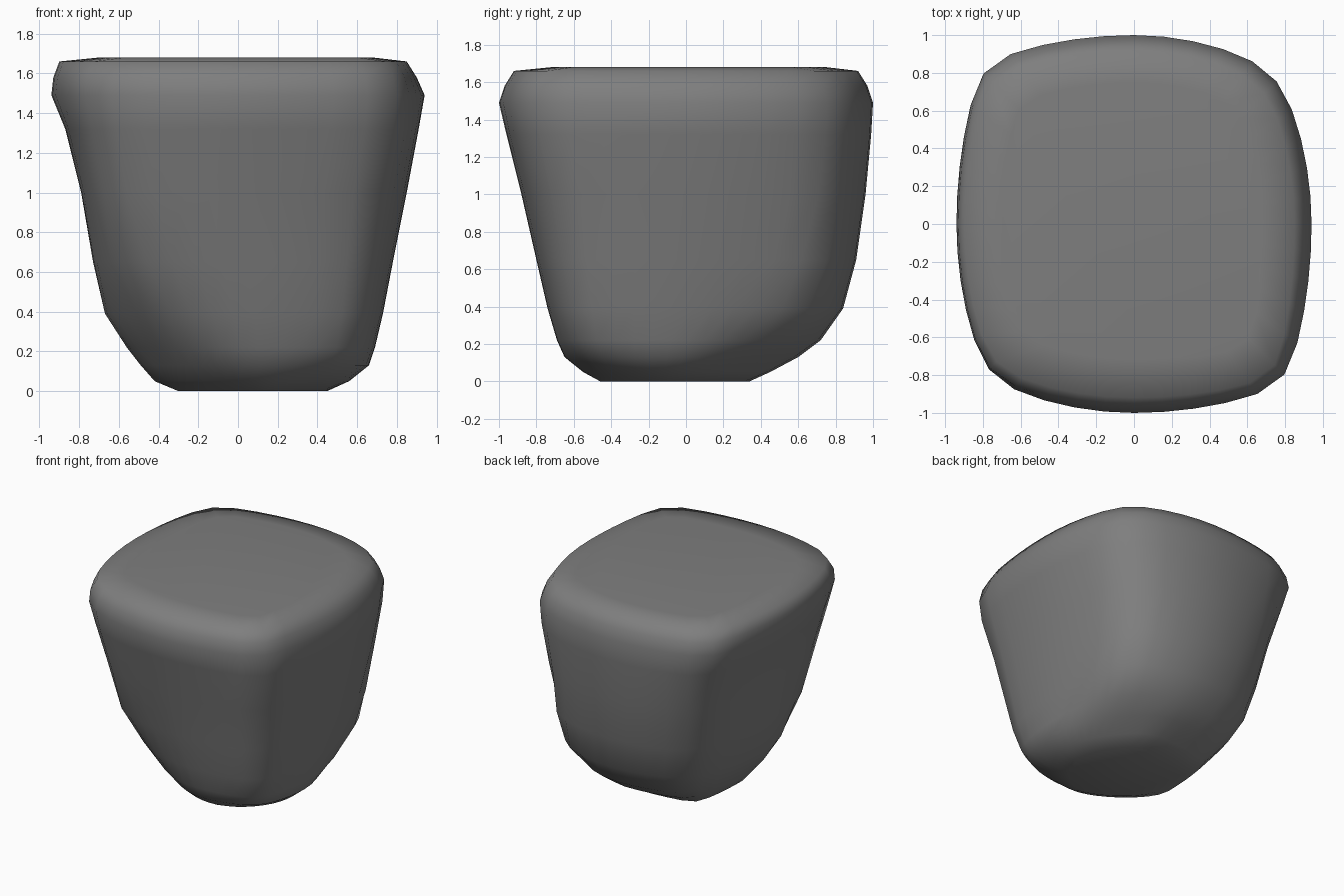
import bpy, bmesh
from math import cos, sin, pi, sqrt

if "Cube" in bpy.data.objects:
    bpy.data.objects.remove(bpy.data.objects["Cube"])

SEG = 40
SHARP = 16          # how crisp the upright corners are
# Each level: z, reach to left, right, front, back, then reach to the corners
# front-left, front-right, back-left, back-right (measured along the diagonals)
LEVELS = [
    (0.005, .30, .45, .46, .34, .33, .47, .40, .36),
    (0.05, .42, .56, .55, .45, .44, .60, .51, .47),
    (0.13, .49, .66, .65, .60, .51, .75, .61, .59),
    (0.22, .56, .69, .69, .72, .59, .82, .71, .74),
    (0.39, .67, .73, .74, .84, .71, .88, .82, .89),
    (0.65, .73, .78, .80, .91, .86, .94, .91, .96),
    (1.00, .79, .85, .88, .96, .96, 1.02, 1.00, 1.01),
    (1.32, .87, .91, .96, .99, 1.05, 1.11, 1.09, 1.06),
    (1.49, .94, .94, 1.0, 1.0, 1.09, 1.13, 1.13, 1.07),
    (1.58, .93, .90, .97, .97, 1.08, 1.11, 1.11, 1.04),
    (1.66, .90, .85, .92, .92, 1.03, 1.06, 1.06, .98),
    (1.68, .70, .68, .72, .75, .81, .86, .86, .80),
]


def outline_point(level, angle):
    """Outline of four bowed sides meeting at softened corners."""
    z, left, right, front, back, fl, fr, bl, br = level
    # the foot of the stone leans towards the front right
    lean = max(0, 1 - z / 0.9)
    cx, cy = 0.14 * lean, -0.12 * lean
    c, s = cos(angle), sin(angle)
    a = right - cx if c >= 0 else left + cx
    b = back - cy if s >= 0 else front + cy
    corner = (br if c >= 0 else bl) if s >= 0 else (fr if c >= 0 else fl)
    corner -= ((cx if c >= 0 else -cx) + (cy if s >= 0 else -cy)) / sqrt(2)
    t = sqrt(2) * corner / (a + b)
    bow = max(0, (2 ** (-1 / SHARP) - t) / t ** 2)
    lo, hi = 0.0, 1.6
    for _ in range(30):
        r = (lo + hi) / 2
        u, v = abs(r * c / a), abs(r * s / b)
        d = ((u + bow * v * v) ** SHARP + (v + bow * u * u) ** SHARP) ** (1 / SHARP)
        lo, hi = (r, hi) if d < 1 else (lo, r)
    return (cx + r * c, cy + r * s, z)


# Stone body: stacked outlines joined by bands of quads, closed at both ends
bm = bmesh.new()
rings = [[bm.verts.new(outline_point(lv, 2 * pi * i / SEG)) for i in range(SEG)]
         for lv in LEVELS]
for v in rings[0]:
    v.co.z = 0
for lower, upper in zip(rings, rings[1:]):
    for i in range(SEG):
        j = (i + 1) % SEG
        bm.faces.new((lower[i], lower[j], upper[j], upper[i]))
bm.faces.new(rings[-1])
bm.faces.new(rings[0][::-1])
for f in bm.faces:
    f.smooth = True

mesh = bpy.data.meshes.new("stone_block")
bm.to_mesh(mesh)
bm.free()
stone = bpy.data.objects.new("stone_block", mesh)
bpy.context.collection.objects.link(stone)

# Dark grey stone
mat = bpy.data.materials.new("dark_stone")
mat.diffuse_color = (0.21, 0.21, 0.21, 1)
mat.use_nodes = True
mat.node_tree.nodes["Principled BSDF"].inputs["Base Color"].default_value = mat.diffuse_color
mesh.materials.append(mat)
